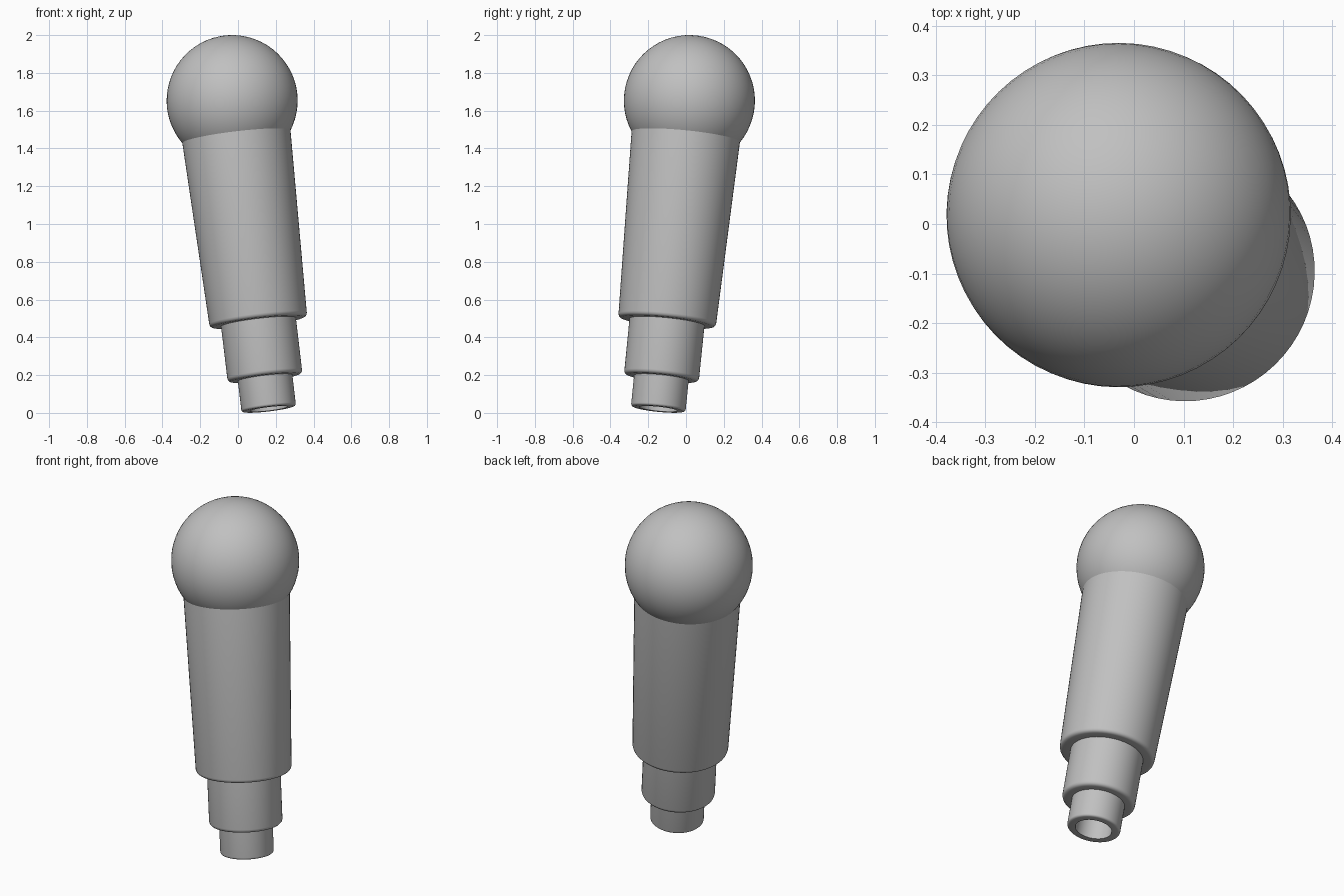
import bpy
import bmesh
import math
from mathutils import Vector

default = bpy.data.objects.get("Cube")
if default:
    bpy.data.objects.remove(default, do_unlink=True)

# Tilted axis running from the open tip to the centre of the ball
TIP = Vector((0.163, -0.147, 0.021))
BALL = Vector((-0.031, 0.018, 1.653))
BALL_RADIUS = 0.347
TILT = (BALL - TIP).to_track_quat("Z", "Y")
LENGTH = (BALL - TIP).length
SEGMENTS = 64

grey = bpy.data.materials.new("plain grey")
grey.use_nodes = True
colour = (0.53, 0.53, 0.53, 1)
grey.diffuse_color = colour
grey.node_tree.nodes["Principled BSDF"].inputs["Base Color"].default_value = colour


def add_part(name, bm):
    """Turn a bmesh into a smooth part lying along the tilted axis."""
    bmesh.ops.remove_doubles(bm, verts=bm.verts, dist=0.0001)
    bmesh.ops.recalc_face_normals(bm, faces=bm.faces)
    mesh = bpy.data.meshes.new(name)
    bm.to_mesh(mesh)
    bm.free()
    mesh.materials.append(grey)
    obj = bpy.data.objects.new(name, mesh)
    obj.location = TIP
    obj.rotation_mode = "QUATERNION"
    obj.rotation_quaternion = TILT
    bpy.context.collection.objects.link(obj)
    bpy.ops.object.select_all(action="DESELECT")
    obj.select_set(True)
    bpy.context.view_layer.objects.active = obj
    bpy.ops.object.shade_smooth_by_angle(angle=math.radians(35))
    return obj


def tube(name, bottom, top, r_bottom, r_top, r_inner, edge):
    """Spin a hollow sleeve with a rounded lower rim."""
    rim = [(r_bottom - edge * (1 - math.cos(a)), bottom + edge * (1 - math.sin(a)))
           for a in (0, math.pi / 6, math.pi / 3, math.pi / 2)]
    profile = [(r_inner, top), (r_top, top)] + rim + [(r_inner, bottom)]
    bm = bmesh.new()
    verts = [bm.verts.new((r, 0, z)) for r, z in profile]
    edges = [bm.edges.new((v, verts[(i + 1) % len(verts)])) for i, v in enumerate(verts)]
    bmesh.ops.spin(bm, geom=verts + edges, cent=(0, 0, 0), axis=(0, 0, 1),
                   angle=math.tau, steps=SEGMENTS)
    return add_part(name, bm)


# Three telescoping sleeves, thinnest at the bottom
tube("lower_sleeve", 0, 0.55, 0.145, 0.146, 0.1, 0.012)
tube("middle_sleeve", 0.166, 0.8, 0.199, 0.2, 0.14, 0.02)
tube("main_handle", 0.465, LENGTH - 0.17, 0.26, 0.289, 0.19, 0.02)

# Ball on top
ball = bmesh.new()
bmesh.ops.create_uvsphere(ball, u_segments=SEGMENTS, v_segments=32, radius=BALL_RADIUS)
bmesh.ops.translate(ball, verts=ball.verts, vec=(0, 0, LENGTH))
add_part("ball_top", ball)
